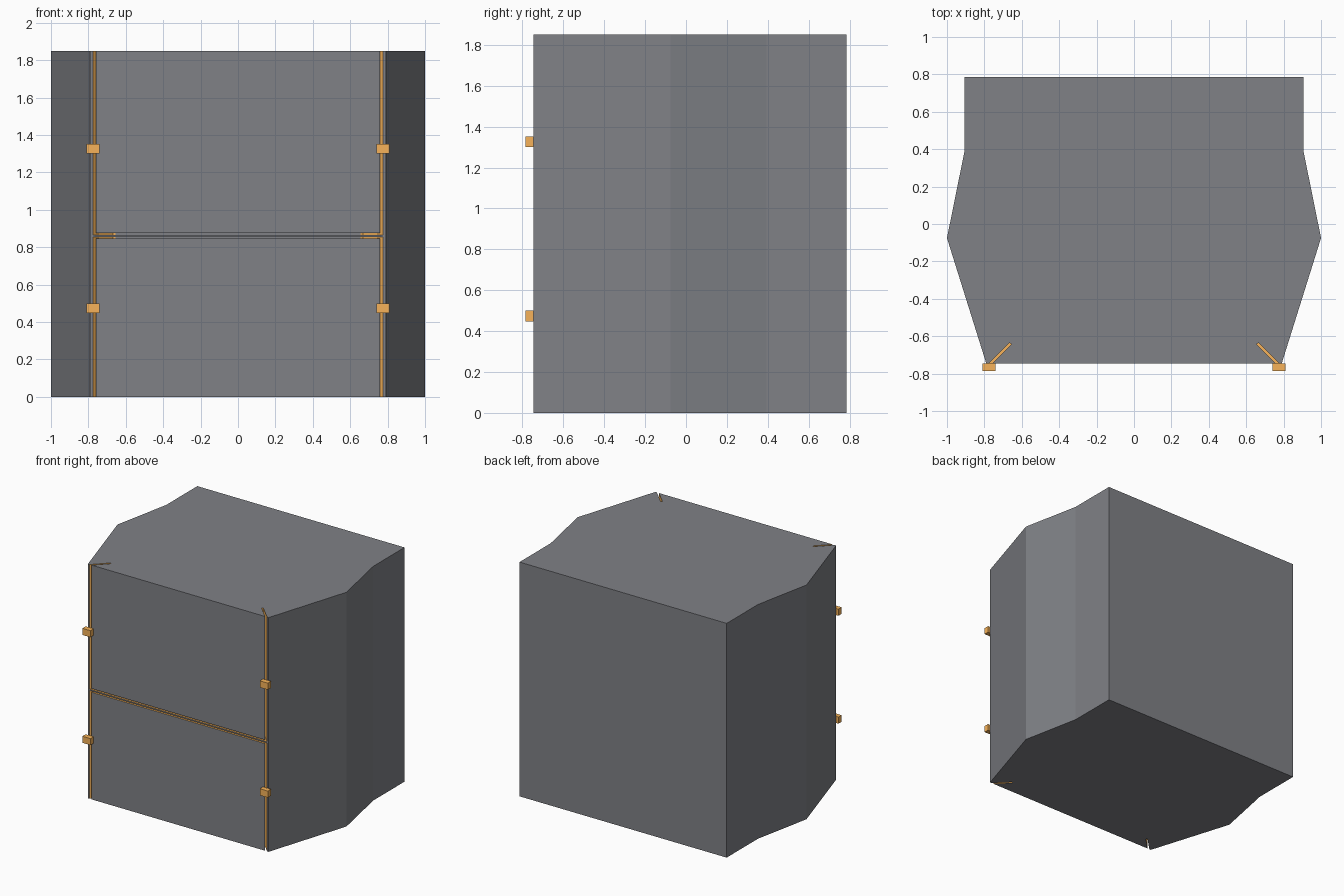
import bpy, bmesh

if "Cube" in bpy.data.objects:
    bpy.data.objects.remove(bpy.data.objects["Cube"])

H = 1.85


def material(name, rgb):
    m = bpy.data.materials.new(name)
    m.diffuse_color = (*rgb, 1)
    m.use_nodes = True
    m.node_tree.nodes["Principled BSDF"].inputs["Base Color"].default_value = m.diffuse_color
    return m


grey = material("dark_grey", (0.215, 0.22, 0.24))
orange = material("orange", (0.93, 0.45, 0.10))


def prism(name, pts, z0, z1, index, grey_back=False):
    """Extrude a plan outline from z0 to z1; index 0 is grey, 1 is orange."""
    bm = bmesh.new()
    face = bm.faces.new([bm.verts.new((x, y, z0)) for x, y in pts])
    ext = bmesh.ops.extrude_face_region(bm, geom=[face])
    bmesh.ops.translate(bm, vec=(0, 0, z1 - z0),
                        verts=[g for g in ext["geom"] if isinstance(g, bmesh.types.BMVert)])
    bmesh.ops.recalc_face_normals(bm, faces=bm.faces)
    for f in bm.faces:
        f.normal_update()
        f.material_index = 0 if grey_back and f.normal.y > 0.9 else index
    me = bpy.data.meshes.new(name)
    bm.to_mesh(me)
    bm.free()
    me.materials.append(grey)
    me.materials.append(orange)
    ob = bpy.data.objects.new(name, me)
    bpy.context.collection.objects.link(ob)
    return ob


def flip(pts, s):
    return [(s * x, y) for x, y in pts]


def cut(target, cutter):
    cutter.hide_render = True
    cutter.hide_viewport = True
    mod = target.modifiers.new(cutter.name, "BOOLEAN")
    mod.operation = "DIFFERENCE"
    mod.solver = "EXACT"
    mod.object = cutter


# Cabinet body: right half of the outline, mirrored
half = [(0.79, -0.745), (1.0, -0.075), (0.905, 0.395), (0.905, 0.785)]
body = prism("cabinet_body", half + flip(half, -1)[::-1], 0, H, 0)

# Grooves round the two doors: mitred sides and a slit beside the middle rail
side_slot = [(0.813, -0.8), (0.655, -0.642), (0.667, -0.636), (0.831, -0.8)]
slit_half = [(0.822, -0.8), (0.661, -0.642)]
slit = slit_half + flip(slit_half, -1)[::-1]
for level, z0, z1, s0, s1 in (("lower", -0.1, 0.855, 0.846, 0.855),
                              ("upper", 0.866, H + 0.1, 0.866, 0.875)):
    for s, side in ((-1, "left"), (1, "right")):
        cut(body, prism(f"slot_cutter_{level}_{side}", flip(side_slot, s), z0, z1, 1))
    cut(body, prism(f"slit_cutter_{level}", slit, s0, s1, 1, grey_back=True))

# Hinge blocks on the front
block = [(0.74, -0.785), (0.81, -0.785), (0.81, -0.745), (0.74, -0.745)]
for s, side in ((-1, "left"), (1, "right")):
    for level, z in (("lower", 0.448), ("upper", 1.30)):
        prism(f"hinge_{level}_{side}", flip(block, s), z, z + 0.052, 1)
